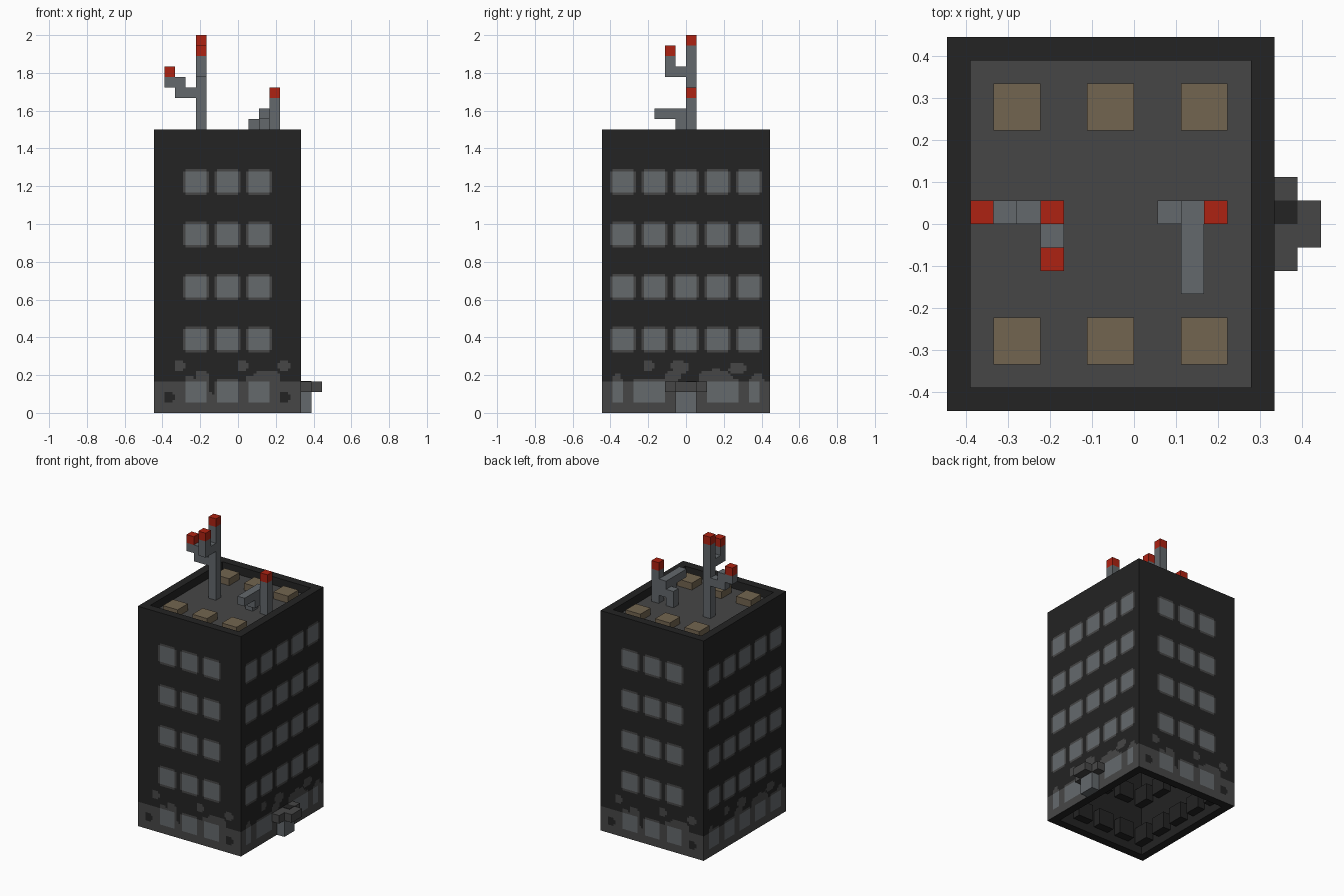
import bpy, bmesh, math
from mathutils import Matrix, Vector

if "Cube" in bpy.data.objects:
    bpy.data.objects.remove(bpy.data.objects["Cube"], do_unlink=True)

U = 1 / 18            # one block
PIX = U / 4           # one painted cell
MID = -U              # building centre in x
TOP = 27 * U


def material(name, r, g, b):
    m = bpy.data.materials.new(name)
    m.use_nodes = True
    m.diffuse_color = (r, g, b, 1)
    m.node_tree.nodes["Principled BSDF"].inputs["Base Color"].default_value = (r, g, b, 1)
    return m


DARK = material("dark wall", .017, .017, .017)
GREY = material("concrete grey", .062, .062, .062)
PANE = material("window grey", .13, .142, .152)
PIPE = material("pipe grey", .125, .138, .15)
RED = material("red lamp", .42, .016, .006)
TAN = material("tan vent", .17, .13, .08)


def finish(name, bm, *mats):
    me = bpy.data.meshes.new(name)
    bm.to_mesh(me)
    bm.free()
    for m in mats:
        me.materials.append(m)
    ob = bpy.data.objects.new(name, me)
    bpy.context.collection.objects.link(ob)
    return ob


def add_box(bm, x0, x1, y0, y1, z0, z1):
    """Box given by its limits in blocks."""
    size = Vector((x1 - x0, y1 - y0, z1 - z0)) * U
    mid = Vector((x0 + x1, y0 + y1, z0 + z1)) * U / 2
    bmesh.ops.create_cube(bm, size=1, matrix=Matrix.Translation(mid) @ Matrix.Diagonal((*size, 1)))


def boxes(name, mat, *limits):
    bm = bmesh.new()
    for lim in limits:
        add_box(bm, *lim)
    return finish(name, bm, mat)


# Windows: (centre u, centre z, half width, half height) in blocks
def windows(columns, ground):
    upper = [(c, z, 1, 1) for z in (7, 12, 17, 22) for c in columns]
    return upper + [(c, 2, w, 1) for c, w in ground]


NARROW = windows((-3, 0, 3), [(-3, 1), (0, 1), (3, 1)])
WIDE = windows((-6, -3, 0, 3, 6), [(c, 1) for c in (-6, -3, 0, 3, 6)])
PORCH = windows((-6, -3, 0, 3, 6), [(-6.5, .5), (-3.5, 1.5), (3.5, 1.5), (6.5, .5)])

# Worn plaster: round splashes (u, z, radius) and dark chips, in blocks
SPLASH = {
    'narrow': [(-4.6, 4.5, .5), (1.4, 4.5, .5), (5.4, 4.5, .6), (-2.4, 3.4, .7),
               (3.2, 3.2, .8), (4.3, 3.4, .7), (-3.6, 3.1, .5), (2.2, 3.1, .5)],
    'wide': [(-3.6, 4.5, .5), (-1.5, 3.4, .6), (-.9, 4.5, .55), (-.3, 4.3, .6), (-.9, 3.6, .5),
             (1.9, 3.4, .7), (2.9, 3.6, .7), (3.8, 3.2, .7), (4.6, 4.2, .5), (5.2, 4.3, .5),
             (-6.6, 3.2, .5), (6.8, 3.2, .6)],
}
CHIPS = {
    'narrow': [(-5.6, 1.5, .5), (5.4, 1.5, .5), (-1.5, 2.6, .5), (-1.4, 2.1, .3)],
    'wide': [(-5, 3, .25), (.6, 3, .4)],
}


def inside(u, z, spots):
    return any((u - a) ** 2 + (z - b) ** 2 < r * r for a, b, r in spots)


def near_window(u, z, wins, grow):
    return any((abs(u - c) / (w + grow)) ** 6 + (abs(z - h) / (t + grow)) ** 6 < 1
               for c, h, w, t in wins)


def wall(name, turn, width, offset, wins, kind):
    """Painted wall with slightly sunk windows."""
    bm = bmesh.new()
    bmesh.ops.create_grid(bm, x_segments=width * 4, y_segments=108, size=.5,
                          matrix=Matrix.Diagonal((width * U, TOP, 1, 1)))
    sunk = []
    for f in bm.faces:
        c = f.calc_center_median()
        u, z = c.x / U, (c.y + TOP / 2) / U
        if near_window(u, z, wins, .04):
            f.material_index = 2
            sunk.append(f)
        elif near_window(u, z, wins, .22):
            f.material_index = 1
            sunk.append(f)
        elif inside(u, z, CHIPS[kind]):
            f.material_index = 0
        else:
            f.material_index = int(z < 3 or inside(u, z, SPLASH[kind]))
    new = bmesh.ops.extrude_face_region(bm, geom=sunk)["geom"]
    moved = [v for v in new if isinstance(v, bmesh.types.BMVert)]
    bmesh.ops.translate(bm, verts=moved, vec=(0, 0, -PIX / 2))
    bm.normal_update()
    for f in bm.faces:
        if abs(f.normal.z) < .5:
            f.material_index = 1
    place = (Matrix.Translation((MID, 0, 0)) @ Matrix.Rotation(turn, 4, 'Z')
             @ Matrix.Translation((0, -offset * U, TOP / 2)) @ Matrix.Rotation(math.pi / 2, 4, 'X'))
    bm.transform(place)
    finish(name, bm, DARK, GREY, PANE)

    # Window housings on the inside of the wall
    bm = bmesh.new()
    for c, h, w, t in wins:
        add_box(bm, c - w, c + w, -offset + .9, -offset + 2, h - t, h + t)
    bm.transform(Matrix.Translation((MID, 0, 0)) @ Matrix.Rotation(turn, 4, 'Z'))
    finish(name + "_window_housings", bm, DARK)


quarter = math.pi / 2
wall("front_wall", 0, 14, 8, NARROW, 'narrow')
wall("right_wall", quarter, 16, 7, PORCH, 'wide')
wall("back_wall", 2 * quarter, 14, 8, NARROW, 'narrow')
wall("left_wall", 3 * quarter, 16, 7, WIDE, 'wide')

# Inner shell with flat rims at parapet and base
bm = bmesh.new()
rings = []
for hx, hy, z in ((7, 8, 0), (6, 7, 0), (6, 7, 27), (7, 8, 27)):
    rings.append([bm.verts.new((MID + sx * hx * U, sy * hy * U, z * U))
                  for sx, sy in ((-1, -1), (1, -1), (1, 1), (-1, 1))])
for a, b in zip(rings, rings[1:]):
    for i in range(4):
        j = (i + 1) % 4
        bm.faces.new((a[j], a[i], b[i], b[j]))
bmesh.ops.recalc_face_normals(bm, faces=bm.faces)
up = max(bm.faces, key=lambda f: f.calc_center_median().z)
bm.normal_update()
if up.normal.z < 0:
    bmesh.ops.reverse_faces(bm, faces=bm.faces)
finish("inner_shell_and_rims", bm, DARK)

# Roof deck and vents
boxes("roof_deck", GREY, (-7, 5, -7, 7, 25.9, 26))
boxes("roof_deck_underside", DARK, (-7, 5, -7, 7, 25.7, 25.9))
boxes("roof_vents", TAN, *[(x, x + 2, y, y + 2, 26, 26.85)
                           for x in (-6, -2, 2) for y in (-6, 4)])

# Tall mast with two branches
boxes("mast", PIPE, (-4, -3, 0, 1, 26, 35))
boxes("mast_side_branch", PIPE, (-6, -4, 0, 1, 30, 31), (-7, -5, 0, 1, 31, 32))
boxes("mast_front_branch", PIPE, (-4, -3, -1, 0, 32, 33), (-4, -3, -2, -1, 32, 34))
boxes("mast_lamps", RED, (-4, -3, 0, 1, 35, 36), (-7, -6, 0, 1, 32, 33), (-4, -3, -2, -1, 34, 35))

# Short mast with bent pipes
boxes("short_mast", PIPE, (3, 4, 0, 1, 26, 30))
boxes("bent_pipe", PIPE, (2, 3, 0, 1, 27, 29), (1, 2, 0, 1, 26, 28))
boxes("pipe_arm", PIPE, (2, 3, -3, 0, 28, 29), (2, 3, -1, 0, 27, 28))
boxes("short_mast_lamp", RED, (3, 4, 0, 1, 30, 31))

# Porch on the right wall
boxes("porch_roof", GREY, (6, 7, -2, 2, 2, 3), (7, 8, -1, 1, 2, 3))
boxes("porch_post", PIPE, (6, 7, -1, 1, 0, 2))
boxes("porch_roof_patch", DARK, (6, 7, 0, 1, 3, 3.04))
